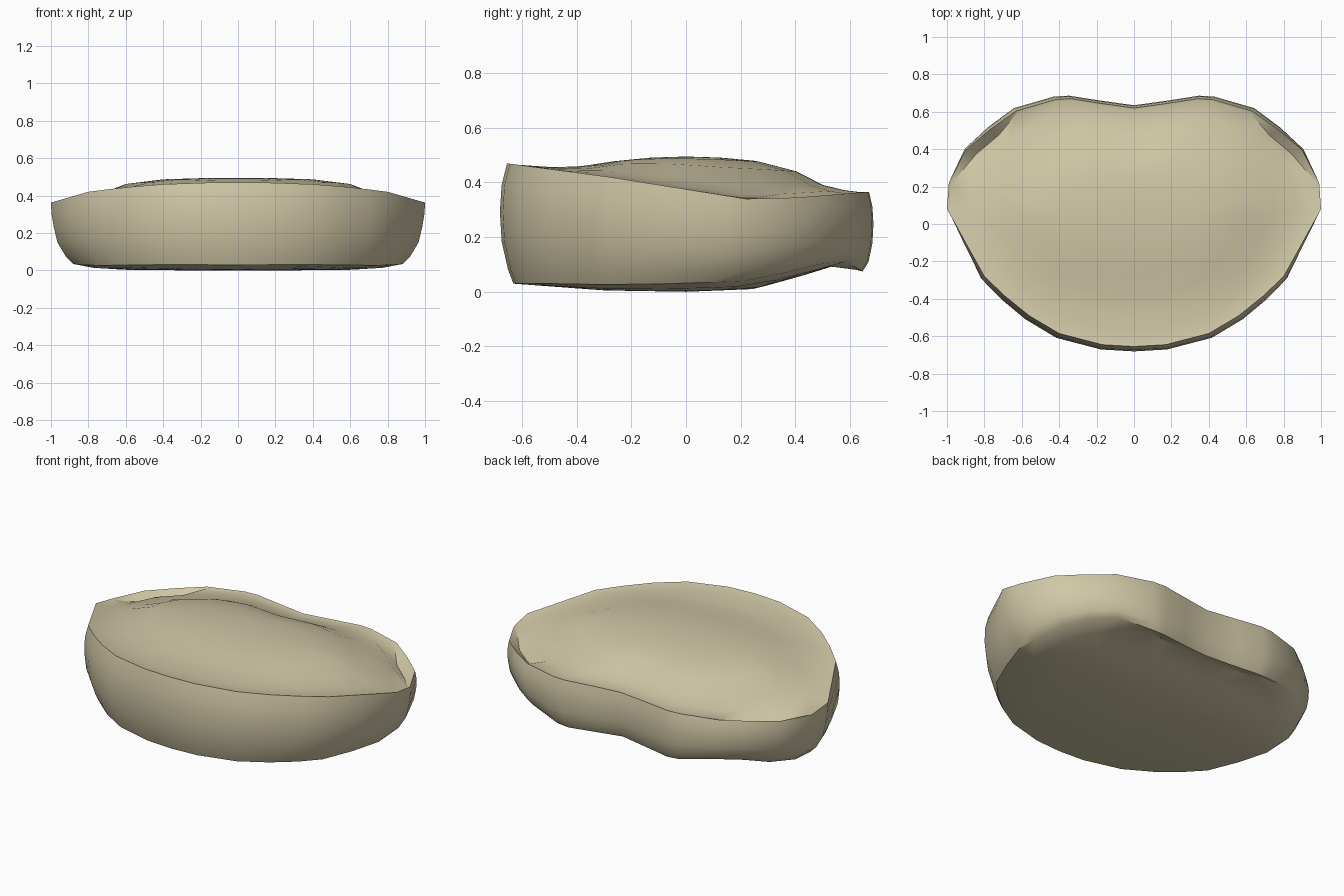
import bpy
import bmesh
import math

cube = bpy.data.objects.get("Cube")
if cube:
    bpy.data.objects.remove(cube, do_unlink=True)


def interp(points, v):
    """Piecewise linear lookup."""
    if v <= points[0][0]:
        return points[0][1]
    for (a, za), (b, zb) in zip(points, points[1:]):
        if v <= b:
            return za + (zb - za) * (v - a) / (b - a)
    return points[-1][1]


# Half outline of the kidney-shaped top rim, front centre to back centre
half = [(0, -.655), (.17, -.645), (.4, -.585), (.56, -.49), (.69, -.385),
        (.8, -.28), (.9, -.1), (1, .08), (.99, .22), (.9, .395), (.77, .505),
        (.63, .605), (.42, .665), (.34, .67), (.18, .645), (0, .62)]
outline = half + [(-x, y) for x, y in half[-2:0:-1]]

# Height curves along the depth
rim_curve = [(-.655, .47), (-.28, .42), (.22, .34), (.42, .345), (.65, .365)]
floor_curve = [(-.635, .03), (-.3, .005), (0, 0), (.25, .01), (.43, .06),
               (.56, .105), (.645, .07)]


def dome(x, y):
    return .495 - .05 * x * x - .25 * y * y


def side_scale(sx, sy, x):
    """Pull in the far sides only, keeping the diagonals full."""
    return sy + (sx - sy) * abs(x) ** 5


def floor_point(f, x, y):
    x, y = x * side_scale(.88, .965, x) * f, y * .965 * f
    return x, y, interp(floor_curve, y) + .04 * f ** 6 * x * x


def wall_point(t, sx, sy, x, y):
    low = floor_point(1, x, y)[2]
    if y > 0:
        sy = 1 + (sy - 1) * .6
    z = low + (interp(rim_curve, y) - low) * t
    return x * side_scale(sx, sy, x), y * sy, z


def lip_point(x, y):
    # the two back corners have a wider, deeper lip
    corner = .35 < y < .55
    f = .94 if corner else .985
    return x * f, y * f, interp(rim_curve, y) - (.05 if corner else .003)


def top_point(f, w, x, y):
    rim = interp(rim_curve, y)
    x, y = x * f, y * f
    return x, y, rim + (dome(x, y) - rim) * w


# Rings from the underside centre, up the wall, to the top centre
rings = [[floor_point(f, *p) for p in outline] for f in (.3, .5, .7, .88, 1)]
for level in ((.12, .92, .995), (.35, .965, 1.03), (.6, .985, 1.04),
              (.82, .997, 1.03), (1, 1, 1)):
    rings.append([wall_point(*level, *p) for p in outline])
rings.append([lip_point(*p) for p in outline])
for f, w in ((.87, .15), (.75, .4), (.6, .87), (.4, 1), (.2, 1)):
    rings.append([top_point(f, w, *p) for p in outline])

bm = bmesh.new()
loops = [[bm.verts.new(co) for co in ring] for ring in rings]
count = len(outline)
for lower, upper in zip(loops, loops[1:]):
    for i in range(count):
        j = (i + 1) % count
        bm.faces.new((lower[i], lower[j], upper[j], upper[i]))
for loop, z in ((loops[0], 0), (loops[-1], dome(0, 0))):
    centre = bm.verts.new((0, 0, z))
    for i in range(count):
        bm.faces.new((loop[i], loop[(i + 1) % count], centre))
bmesh.ops.recalc_face_normals(bm, faces=bm.faces)

mesh = bpy.data.meshes.new("cushion")
bm.to_mesh(mesh)
bm.free()
cushion = bpy.data.objects.new("cushion", mesh)
bpy.context.collection.objects.link(cushion)

# Cream material
cream = bpy.data.materials.new("cream")
cream.use_nodes = True
colour = (.63, .57, .38, 1)
cream.diffuse_color = colour
cream.node_tree.nodes["Principled BSDF"].inputs["Base Color"].default_value = colour
mesh.materials.append(cream)

# Smooth surfaces with crisp rim edges
bpy.ops.object.select_all(action="DESELECT")
cushion.select_set(True)
bpy.context.view_layer.objects.active = cushion
bpy.ops.object.shade_smooth_by_angle(angle=math.radians(32))
